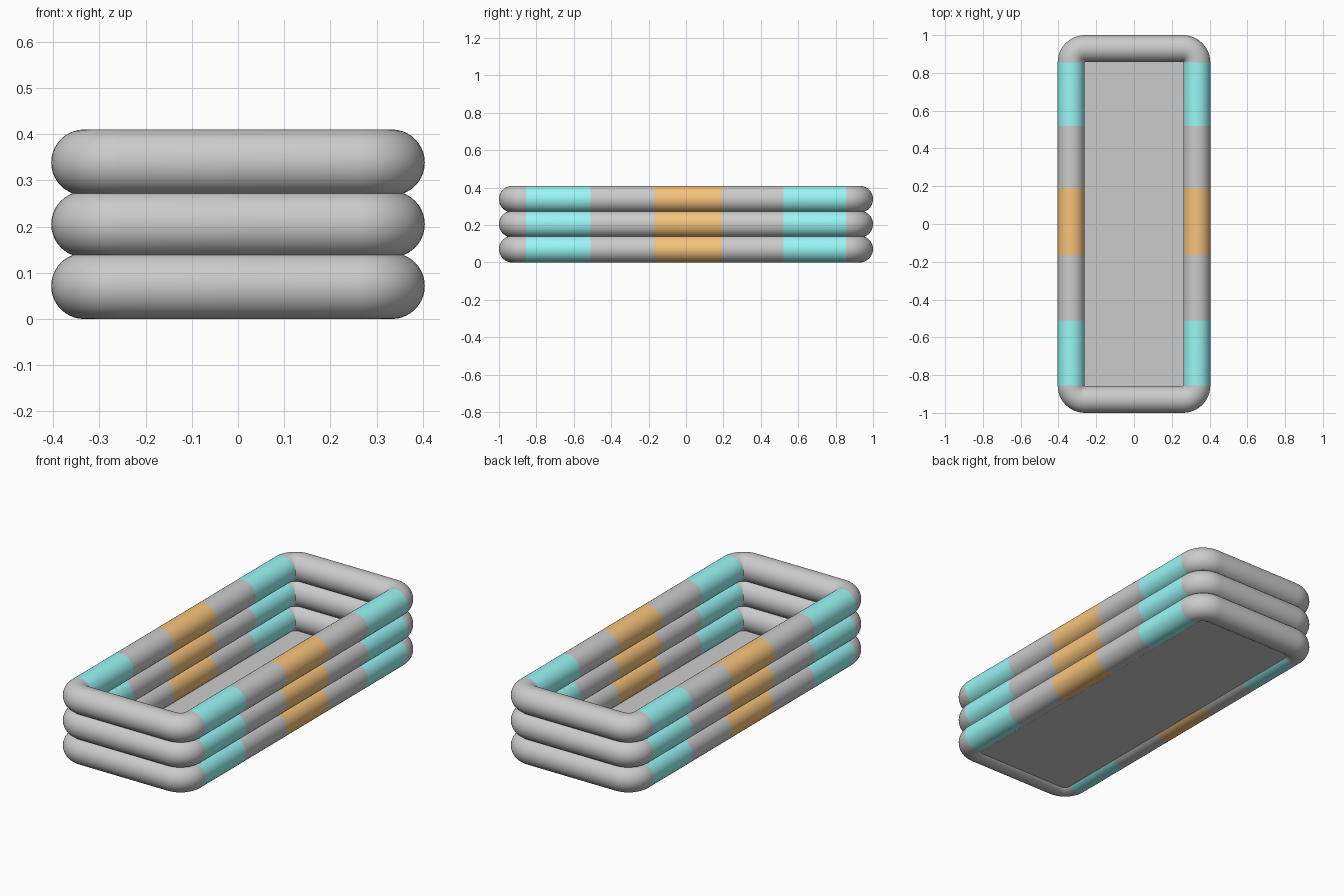
import bpy, bmesh
from math import sin, cos, pi

if "Cube" in bpy.data.objects:
    bpy.data.objects.remove(bpy.data.objects["Cube"])

R = 0.0715                 # tube radius
CX, CY = 0.259, 0.855      # centre of the corner bends
BEND = 0.0735              # bend radius of the tube's centre line
SIDES, STEPS = 40, 12
LEVELS = (0.0715, 0.205, 0.3385)
BANDS = [-CY, -0.51, -0.165, 0.19, 0.52, CY]   # colour changes along the long sides


def material(name, rgb):
    m = bpy.data.materials.new(name)
    m.diffuse_color = (*rgb, 1)
    m.use_nodes = True
    m.node_tree.nodes["Principled BSDF"].inputs["Base Color"].default_value = m.diffuse_color
    return m


GREY = material("grey", (0.8, 0.8, 0.8))
CYAN = material("cyan", (0.32, 0.93, 0.92))
ORANGE = material("orange", (0.93, 0.55, 0.2))
BAND_SLOTS = [1, 0, 2, 0, 1]


def ring_path():
    """Stations (x, y, outward angle, slot of the following span)."""
    pts = []
    for side in (1, -1):
        base = 0 if side == 1 else pi
        # straight long side, split at the colour bands
        slots = BAND_SLOTS if side == 1 else BAND_SLOTS[::-1]
        ys = BANDS if side == 1 else BANDS[::-1]
        for y, s in zip(ys[:-1], slots):
            pts.append((side * (CX + BEND), y, base, s))
        # two rounded corners joined by the short end
        for k, sx in ((0, side), (1, -side)):
            for i in range(STEPS + 1):
                if k == 1 and i == STEPS:
                    break          # next long side starts here
                a = base + k * pi / 2 + i * pi / 2 / STEPS
                pts.append((sx * CX + BEND * cos(a), side * CY + BEND * sin(a), a, 0))
    return pts


def tube_ring(name, z):
    bm = bmesh.new()
    loops = []
    path = ring_path()
    for x, y, a, _ in path:
        loop = []
        for j in range(SIDES):
            t = 2 * pi * j / SIDES
            d = R * cos(t)
            loop.append(bm.verts.new((x + d * cos(a), y + d * sin(a), z + R * sin(t))))
        loops.append(loop)
    n = len(loops)
    for i in range(n):
        p, q = loops[i], loops[(i + 1) % n]
        for j in range(SIDES):
            k = (j + 1) % SIDES
            f = bm.faces.new((p[j], q[j], q[k], p[k]))
            f.material_index = path[i][3]
            f.smooth = True
    bmesh.ops.recalc_face_normals(bm, faces=bm.faces)
    me = bpy.data.meshes.new(name)
    bm.to_mesh(me)
    bm.free()
    for m in (GREY, CYAN, ORANGE):
        me.materials.append(m)
    ob = bpy.data.objects.new(name, me)
    bpy.context.collection.objects.link(ob)


# three stacked inflated rings
for name, z in zip(("bottom_ring", "middle_ring", "top_ring"), LEVELS):
    tube_ring(name, z)

# thin floor sheet, tucked into the bottom ring
bpy.ops.mesh.primitive_plane_add(size=2, location=(0, 0, 0.016))
floor = bpy.context.object
floor.name = "pool_floor"
floor.scale = (CX + BEND, CY + BEND, 1)
bpy.ops.object.transform_apply(location=False, rotation=False, scale=True)
# clip the corners so they stay inside the bends
bpy.context.view_layer.objects.active = floor
bev = floor.modifiers.new("corners", "BEVEL")
bev.affect = 'VERTICES'
bev.width = 0.07
bev.segments = 6
